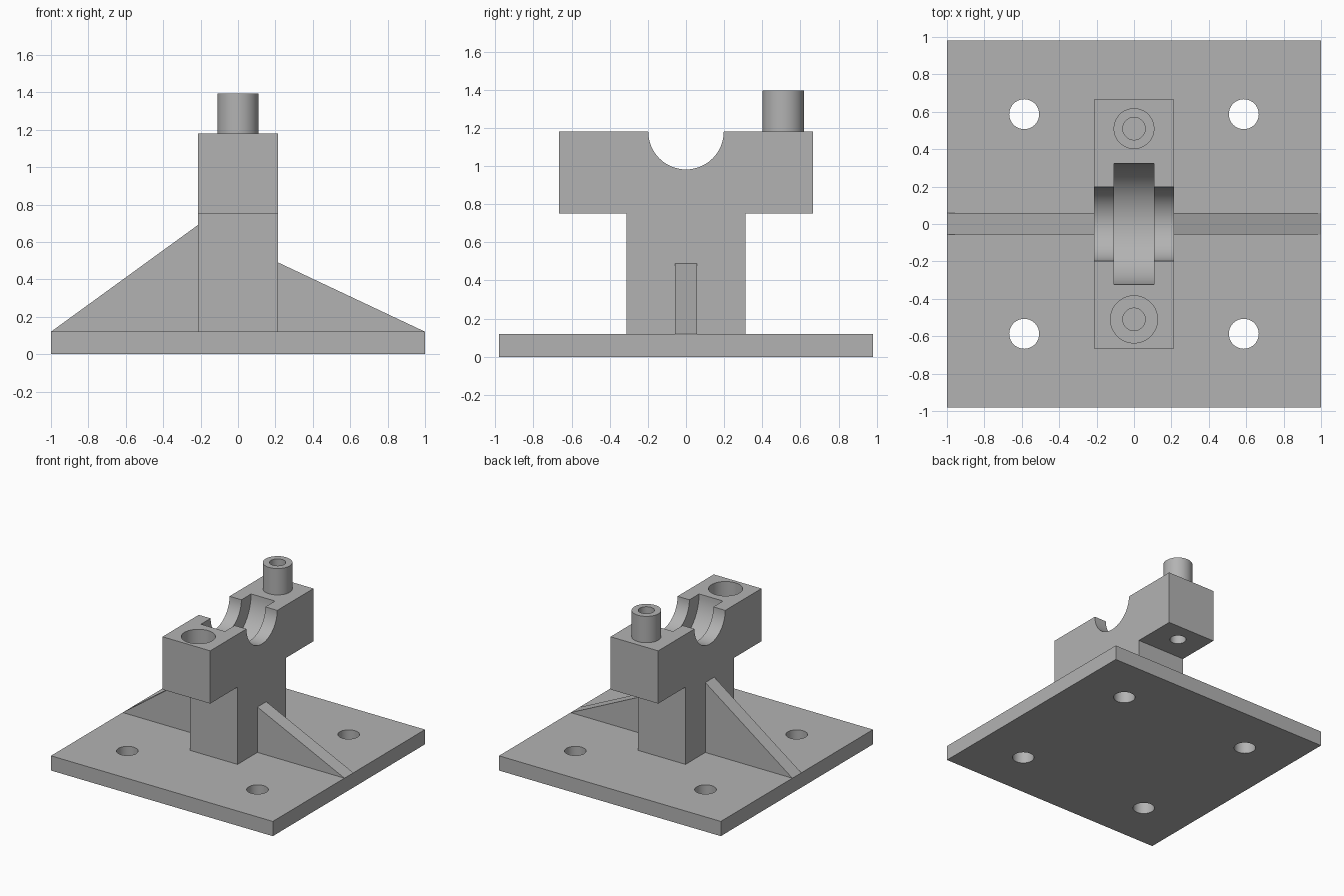
import bpy
import bmesh
from math import radians
from mathutils import Matrix

cube = bpy.data.objects.get("Cube")
if cube:
    bpy.data.objects.remove(cube, do_unlink=True)

GREY = (0.45, 0.45, 0.45, 1)
metal = bpy.data.materials.new("machined_grey")
metal.use_nodes = True
metal.diffuse_color = GREY
metal.node_tree.nodes["Principled BSDF"].inputs["Base Color"].default_value = GREY


def new_object(name, bm):
    bmesh.ops.recalc_face_normals(bm, faces=bm.faces)
    mesh = bpy.data.meshes.new(name)
    bm.to_mesh(mesh)
    bm.free()
    mesh.materials.append(metal)
    obj = bpy.data.objects.new(name, mesh)
    bpy.context.collection.objects.link(obj)
    return obj


def extrude_profile(name, points, vector):
    """Solid made by sweeping a closed flat outline along a vector."""
    bm = bmesh.new()
    face = bm.faces.new([bm.verts.new(p) for p in points])
    sweep = bmesh.ops.extrude_face_region(bm, geom=[face])["geom"]
    verts = [v for v in sweep if isinstance(v, bmesh.types.BMVert)]
    bmesh.ops.translate(bm, verts=verts, vec=vector)
    return new_object(name, bm)


def cylinder(name, radius, length, centre, along_x=False):
    bm = bmesh.new()
    turn = Matrix.Rotation(radians(90), 4, "Y") if along_x else Matrix()
    bmesh.ops.create_cone(bm, cap_ends=True, segments=64, radius1=radius,
                          radius2=radius, depth=length,
                          matrix=Matrix.Translation(centre) @ turn)
    return new_object(name, bm)


def select_only(obj):
    bpy.ops.object.select_all(action="DESELECT")
    obj.select_set(True)
    bpy.context.view_layer.objects.active = obj


def cut(obj, cutters):
    """Subtract each cutter, then smooth the round walls."""
    select_only(obj)
    for cutter in cutters:
        mod = obj.modifiers.new("cut", "BOOLEAN")
        mod.operation = "DIFFERENCE"
        mod.solver = "EXACT"
        mod.object = cutter
        bpy.ops.object.modifier_apply(modifier=mod.name)
        bpy.data.objects.remove(cutter, do_unlink=True)
    bpy.ops.object.shade_smooth_by_angle(angle=radians(30))


BASE_TOP, HEAD_BOTTOM, HEAD_TOP = 0.12, 0.75, 1.18
HALF_WIDTH, BOLT_Y, BORE = 0.215, 0.51, 0.06

# Base plate with four mounting holes
plate = extrude_profile(
    "base_plate",
    [(-1, -0.98, 0), (1, -0.98, 0), (1, 0.98, 0), (-1, 0.98, 0)],
    (0, 0, BASE_TOP))
cut(plate, [cylinder("hole_cutter", 0.08, 0.5, (x, y, 0.06))
            for x in (-0.587, 0.587) for y in (-0.587, 0.587)])

# T-shaped pedestal: narrow stem under a wide head
half = [(0.313, BASE_TOP), (0.313, HEAD_BOTTOM),
        (0.665, HEAD_BOTTOM), (0.665, HEAD_TOP)]
outline = half + [(-y, z) for y, z in reversed(half)]
pedestal = extrude_profile("bearing_pedestal",
                           [(-HALF_WIDTH, y, z) for y, z in outline],
                           (2 * HALF_WIDTH, 0, 0))

# Bearing saddle, its wider inner groove, bolt bores and the front socket
cut(pedestal, [
    cylinder("saddle_cutter", 0.198, 1, (0, 0, HEAD_TOP), True),
    cylinder("groove_cutter", 0.323, 0.216, (0, 0, HEAD_TOP), True),
    cylinder("front_bore_cutter", BORE, 0.8, (0, -BOLT_Y, 1)),
    cylinder("back_bore_cutter", BORE, 0.8, (0, BOLT_Y, 1)),
    cylinder("socket_cutter", 0.126, 0.46, (0, -BOLT_Y, HEAD_TOP)),
])

# Hollow locating pin on the back of the head
pin = cylinder("locating_pin", 0.109, 0.215, (0, BOLT_Y, HEAD_TOP + 0.1075))
cut(pin, [cylinder("pin_bore_cutter", BORE, 0.8, (0, BOLT_Y, 1.3))])

# Sloping ribs, the right one taller
for name, side, height in (("left_rib", 1, 0.49), ("right_rib", -1, 0.69)):
    root = side * HALF_WIDTH
    extrude_profile(name, [(root, -0.057, BASE_TOP), (side, -0.057, BASE_TOP),
                           (root, -0.057, height)], (0, 0.115, 0))
